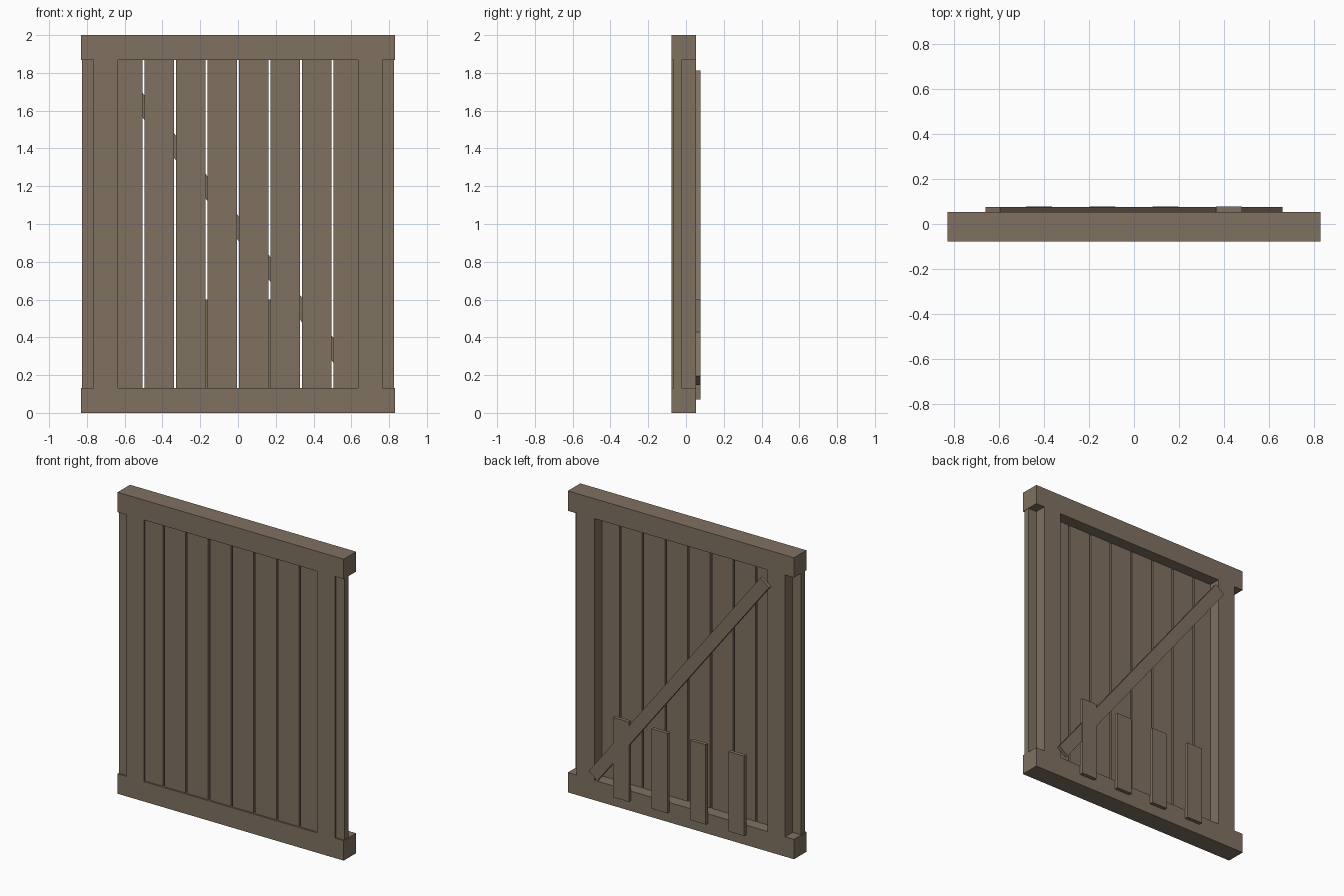
import bpy
import math

if "Cube" in bpy.data.objects:
    bpy.data.objects.remove(bpy.data.objects["Cube"])

wood = bpy.data.materials.new("weathered wood")
wood.diffuse_color = (0.214, 0.166, 0.119, 1)
wood.use_nodes = True
wood.node_tree.nodes["Principled BSDF"].inputs["Base Color"].default_value = wood.diffuse_color


def box(name, x, y, z, tilt=0.0):
    """Box spanning the (min, max) pairs, optionally turned about its own y axis."""
    spans = (x, y, z)
    bpy.ops.mesh.primitive_cube_add(size=1, location=[(a + b) / 2 for a, b in spans])
    ob = bpy.context.object
    ob.name = name
    for v in ob.data.vertices:
        v.co = [c * (b - a) for c, (a, b) in zip(v.co, spans)]
    ob.rotation_euler.y = tilt
    ob.data.materials.append(wood)
    return ob


FRONT, BACK = -0.077, 0.053
RAIL = 0.132

# Frame: top and bottom rails, two stiles
box("bottom_rail", (-0.83, 0.83), (FRONT, BACK), (0, RAIL))
box("top_rail", (-0.83, 0.83), (FRONT, BACK), (2 - RAIL, 2))
for side, x0 in (("left", -0.765), ("right", 0.635)):
    box(side + "_stile", (x0, x0 + 0.13), (FRONT, BACK), (RAIL, 2 - RAIL))

# Ten vertical planks with narrow gaps
for i in range(10):
    cx = (i - 4.5) * 0.1666
    box(f"plank_{i + 1}", (cx - 0.0775, cx + 0.0775), (-0.066, -0.024), (RAIL, 2 - RAIL))

# Diagonal brace across the back
box("diagonal_brace", (-1.025, 1.025), (BACK, 0.0755), (0.94, 1.02), math.radians(52.1))

# Four short slats along the lower back
for i in range(4):
    cx = (i - 1.5) * 0.282
    box(f"short_slat_{i + 1}", (cx - 0.0575, cx + 0.0575), (BACK, 0.077), (0.07, 0.6))
